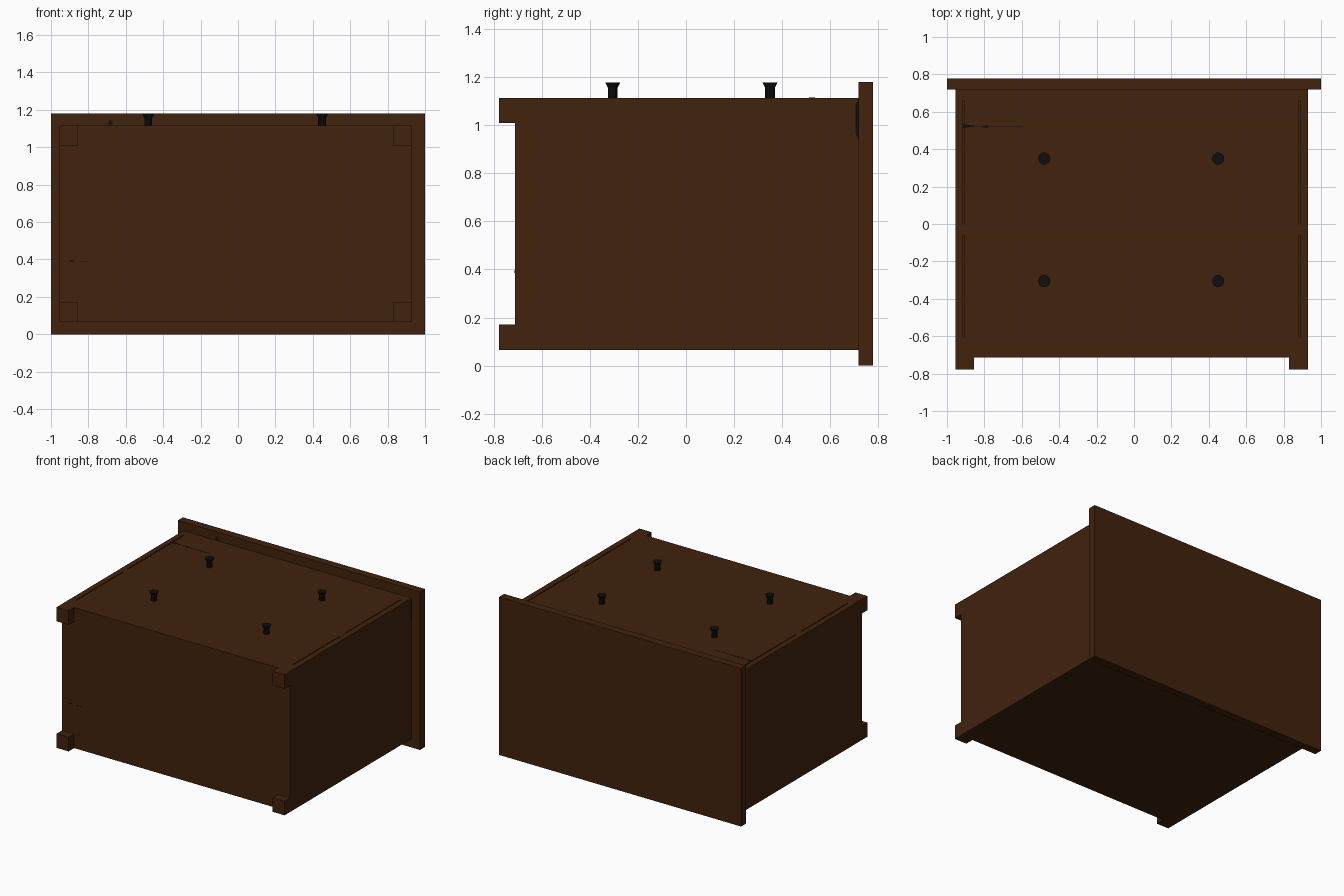
import bpy, bmesh, math

if "Cube" in bpy.data.objects:
    bpy.data.objects.remove(bpy.data.objects["Cube"])


def material(name, rgb):
    m = bpy.data.materials.new(name)
    m.diffuse_color = (*rgb, 1)
    m.use_nodes = True
    m.node_tree.nodes["Principled BSDF"].inputs["Base Color"].default_value = m.diffuse_color
    return m


WOOD = material("dark_wood", (0.053, 0.016, 0.0042))
BLACK = material("black_metal", (0.0044, 0.0044, 0.0044))


def finish(bm, name, mat):
    bmesh.ops.recalc_face_normals(bm, faces=bm.faces)
    me = bpy.data.meshes.new(name)
    bm.to_mesh(me)
    bm.free()
    me.materials.append(mat)
    ob = bpy.data.objects.new(name, me)
    bpy.context.collection.objects.link(ob)
    return ob


def box(name, x, y, z, mat=WOOD):
    bm = bmesh.new()
    bmesh.ops.create_cube(bm, size=1)
    for v in bm.verts:
        v.co = [r[0] + (c + 0.5) * (r[1] - r[0]) for c, r in zip(v.co, (x, y, z))]
    return finish(bm, name, mat)


X0, X1, Z0, Z1 = -0.955, 0.93, 0.065, 1.115

# Carcass lying on its back, and the overhanging table top
body = box("body", (X0, X1), (-0.713, 0.719), (Z0, Z1))
box("table_top", (-1, 1), (0.719, 0.778), (0, 1.18))

# Thin gaps beside the two drawer fronts
drawers = ((-0.61, -0.06), (0.0, 0.66))
for gx in (-0.911, 0.884):
    for ys in drawers:
        cutter = box("drawer_gap_cutter", (gx - 0.003, gx + 0.003), ys, (Z1 - 0.05, Z1 + 0.05))
        cutter.hide_render = True
        cutter.hide_viewport = True
        mod = body.modifiers.new("drawer_gap", 'BOOLEAN')
        mod.operation = 'DIFFERENCE'
        mod.solver = 'EXACT'
        mod.object = cutter

# Corner feet
for fx in (X0, X1 - 0.1):
    for fz in (Z0, Z1 - 0.105):
        box("foot", (fx, fx + 0.1), (-0.778, -0.713), (fz, fz + 0.105))


# Flared drawer knobs, lathed from a profile of (radius, height)
def knob(x, y):
    sides = 10
    bm = bmesh.new()
    rings = []
    for r, z in ((0.021, Z1 - 0.005), (0.021, 1.157), (0.033, 1.179)):
        rings.append([bm.verts.new((x + r * math.cos(2 * math.pi * i / sides),
                                    y + r * math.sin(2 * math.pi * i / sides), z))
                      for i in range(sides)])
    for a, b in zip(rings, rings[1:]):
        for i in range(sides):
            j = (i + 1) % sides
            bm.faces.new((a[i], a[j], b[j], b[i]))
    bm.faces.new(rings[0])
    bm.faces.new(rings[-1])
    finish(bm, "drawer_knob", BLACK)


for kx in (-0.48, 0.45):
    for ky in (-0.305, 0.35):
        knob(kx, ky)


# Small dark cracks in the wood, as thin pointed plates
def crack(points, depth):
    bm = bmesh.new()
    f = bm.faces.new([bm.verts.new(p) for p in points])
    ext = bmesh.ops.extrude_face_region(bm, geom=[f])
    bmesh.ops.translate(bm, vec=depth, verts=[g for g in ext["geom"]
                                              if isinstance(g, bmesh.types.BMVert)])
    finish(bm, "wood_crack", BLACK)


zt = Z1 - 0.002
for pts in (((-0.912, 0.512), (-0.86, 0.52), (-0.85, 0.524), (-0.89, 0.532), (-0.912, 0.538)),
            ((-0.82, 0.522), (-0.79, 0.513), (-0.76, 0.522), (-0.79, 0.529)),
            ((-0.86, 0.5195), (-0.6, 0.5195), (-0.6, 0.5225), (-0.86, 0.5225))):
    crack([(x, y, zt) for x, y in pts], (0, 0, 0.003))
for pts in (((-0.91, 0.39), (-0.89, 0.385), (-0.87, 0.391), (-0.89, 0.397)),
            ((-0.84, 0.388), (-0.8, 0.388), (-0.8, 0.392), (-0.84, 0.392))):
    crack([(x, -0.714, z) for x, z in pts], (0, 0.003, 0))
crack([(-0.695, 0.718, 1.122), (-0.67, 0.718, 1.122), (-0.672, 0.718, 1.14),
       (-0.685, 0.718, 1.146)], (0, 0.003, 0))
crack([(X1 + 0.001, 0.718, 0.94), (X1 + 0.001, 0.718, 1.112),
       (X1 + 0.001, 0.705, 1.08), (X1 + 0.001, 0.705, 0.97)], (-0.003, 0, 0))
